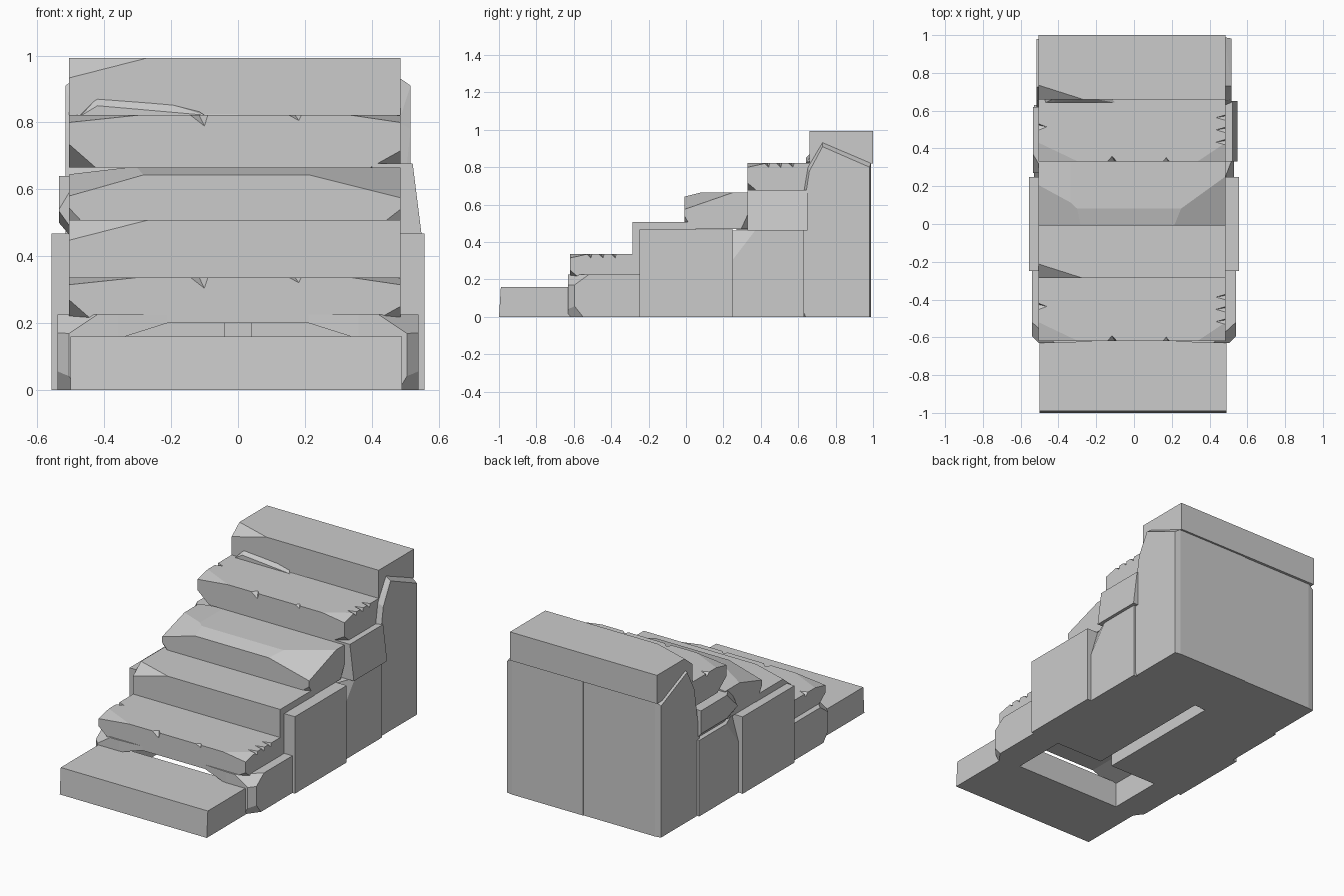
import bpy, bmesh
from mathutils import Vector

if "Cube" in bpy.data.objects:
    bpy.data.objects.remove(bpy.data.objects["Cube"])

L, R = -0.505, 0.485          # common left and right ends of the treads


def box(x0, x1, y0, y1, z0, z1):
    return [(x, y, z) for x in (x0, x1) for y in (y0, y1) for z in (z0, z1)]


def add_object(name, bm):
    bmesh.ops.recalc_face_normals(bm, faces=bm.faces[:])
    me = bpy.data.meshes.new(name)
    bm.to_mesh(me)
    bm.free()
    ob = bpy.data.objects.new(name, me)
    bpy.context.collection.objects.link(ob)
    return ob


def stone(name, pts, cuts=()):
    """Convex stone; each cut = (corner signs, distances), 0 = edge parallel to that axis."""
    lo = [min(p[i] for p in pts) for i in range(3)]
    hi = [max(p[i] for p in pts) for i in range(3)]
    bm = bmesh.new()
    for p in pts:
        bm.verts.new(p)
    bmesh.ops.convex_hull(bm, input=bm.verts[:])
    bmesh.ops.dissolve_limit(bm, angle_limit=0.01, verts=bm.verts[:], edges=bm.edges[:])
    for s, d in cuts:
        n = Vector([s[i] / d[i] if d[i] else 0 for i in range(3)])
        co = Vector([hi[i] if s[i] > 0 else lo[i] for i in range(3)])
        a = next(i for i in range(3) if d[i])
        co[a] -= s[a] * d[a]
        bmesh.ops.bisect_plane(bm, geom=bm.verts[:] + bm.edges[:] + bm.faces[:],
                               plane_co=co, plane_no=n.normalized(), clear_outer=True)
        rim = [e for e in bm.edges if e.is_boundary]
        if rim:
            bmesh.ops.holes_fill(bm, edges=rim, sides=0)
    return add_object(name, bm)


def side_stone(name, s, pts, cuts=()):
    """Stone described for the right side, flipped when s is -1."""
    return stone(name, [(x * s, y, z) for x, y, z in pts],
                 [((c[0] * s, c[1], c[2]), d) for c, d in cuts])


def chip(ob, notches):
    """Cut small wedges out of the top rim: (rim point, along, inward, half width, reach, drop)."""
    bm = bmesh.new()
    up = Vector((0, 0, 1))
    for p, along, inward, w, reach, drop in notches:
        p, along, inward = Vector(p), Vector(along), Vector(inward)
        base = p - inward * 0.008 + up * 0.008
        tri = [base - along * w, base + along * w, p + inward * reach + up * 0.008,
               p - inward * 0.008 + along * w * 0.6 - up * drop]
        vs = [bm.verts.new(v) for v in tri]
        for f in ((0, 1, 2), (0, 3, 1), (1, 3, 2), (2, 3, 0)):
            bm.faces.new([vs[i] for i in f])
    cutter = add_object("chip_cutter", bm)
    cutter.hide_render = True
    mod = ob.modifiers.new("chips", 'BOOLEAN')
    mod.operation, mod.solver, mod.object = 'DIFFERENCE', 'EXACT', cutter
    dg = bpy.context.evaluated_depsgraph_get()
    me = bpy.data.meshes.new_from_object(ob.evaluated_get(dg))
    ob.modifiers.clear()
    ob.data = me
    bpy.data.objects.remove(cutter)


# Lowest step: plain slab
stone("bottom_step", box(L + 0.005, R + 0.005, -1, -0.59, 0, 0.16), [((0, -1, 1), (0, 0.01, 0.16))])

# Worn, chipped steps (second and fifth)
for name, y0, y1, z0, z1 in (("worn_lower_step", -0.62, -0.24, 0.20, 0.337),
                             ("worn_upper_step", 0.33, 0.67, 0.665, 0.822)):
    ob = stone(name, box(L, R, y0, y1, z0, z1), [
        ((-1, -1, 1), (0.21, 0.10, 0.022)), ((1, -1, 1), (0.15, 0.10, 0.022)),
        ((-1, -1, -1), (0.08, 0.09, 0.07)), ((1, -1, -1), (0.09, 0.06, 0.05))])
    X, Y = (1, 0, 0), (0, 1, 0)
    notches = [((-0.12, y0, z1), X, Y, 0.04, 0.035, 0.042), ((0.165, y0, z1), X, Y, 0.035, 0.032, 0.022),
               ((L, y0 + 0.18, z1), Y, (1, 0, 0), 0.026, 0.06, 0.025)]
    notches += [((R, y0 + d, z1), Y, (-1, 0, 0), 0.022, 0.07, 0.026) for d in (0.10, 0.165, 0.23)]
    chip(ob, notches)

# Square steps with one broken corner (third and top)
for name, y0, y1, z0, z1 in (("middle_step", -0.287, 0.05, 0.335, 0.508),
                             ("top_step", 0.66, 1.0, 0.82, 0.993)):
    stone(name, box(L, R, y0, y1, z0, z1), [((-1, -1, 1), (0.235, 0.075, 0.06))])

# Rounded-off fourth step
stone("faceted_step", box(L, R, -0.008, 0.345, 0.47, 0.665), [
    ((0, -1, 1), (0, 0.09, 0.022)), ((1, -1, 1), (0.36, 0.26, 0.09)),
    ((-1, -1, 1), (0.30, 0.28, 0.085)), ((-1, 0, 1), (0.17, 0, 0.02)),
    ((-1, -1, -1), (0.07, 0.05, 0.075)), ((1, -1, -1), (0.09, 0.04, 0.07)),
    ((1, 1, -1), (0.05, 0.05, 0.11))])

# Loose shard leaning on the riser of the top step
shard = [(-0.47, 0.82), (-0.42, 0.85), (-0.10, 0.822), (-0.10, 0.815)]
stone("riser_shard", [(x, 0.642, z) for x, z in shard] +
      [(x, 0.665, z) for x, z in ((-0.47, 0.825), (-0.42, 0.875), (-0.22, 0.86), (-0.12, 0.835))])

# Supporting stones on both sides
for s, side in ((1, "right"), (-1, "left")):
    # front stone, undercut towards the middle, in an outer and an inner piece
    side_stone(side + "_front_stone", s, box(0.36, 0.54, -0.63, -0.22, 0, 0.226), [
        ((1, -1, 1), (0.12, 0.11, 0.08)), ((1, -1, -1), (0.06, 0.08, 0.10)),
        ((1, -1, 0), (0.035, 0.035, 0))])
    side_stone(side + "_front_ledge", s, [(x, y, z) for x, z in ((0.37, 0.15), (0.37, 0.226), (0.13, 0.226))
                                          for y in (-0.63 if x > 0.2 else -0.615, -0.22)])
    # tall middle stone
    side_stone(side + "_middle_stone", s, box(0.04, 0.557, -0.248, 0.25, 0, 0.468))
    # rear lower stone
    side_stone(side + "_rear_stone", s, box(0.04, 0.53, 0.24, 0.63, 0, 0.462), [
        ((1, -1, 1), (0.05, 0.13, 0.17))])
    # end stone with a peaked shoulder
    prof = [(0.59, 0), (0.59, 0.44), (0.65, 0.80), (0.73, 0.935), (0.988, 0.825), (0.988, 0)]
    outer = [(0.60, 0), (0.60, 0.40), (0.66, 0.78), (0.73, 0.91), (0.982, 0.80), (0.982, 0)]
    back = 0.0 if s > 0 else -0.004
    side_stone(side + "_end_stone", s, [(0.0, y + back, z) for y, z in prof] +
               [(0.48, y + back, z) for y, z in prof] + [(0.516, y + back, z) for y, z in outer],
               [((1, -1, -1), (0.05, 0.05, 0.12))])

# Leaning stones under the fifth step
stone("right_leaning_stone", [(x, y, z) for y in (0.33, 0.65)
                              for x, z in ((0.40, 0.462), (0.549, 0.462), (0.522, 0.678), (0.40, 0.678))])
stone("left_leaning_stone", box(-0.535, -0.40, 0.27, 0.62, 0.465, 0.64), [
    ((-1, -1, -1), (0.05, 0.20, 0.07)), ((-1, 0, -1), (0.03, 0, 0.035)),
    ((-1, -1, 1), (0.06, 0.10, 0.10))])
